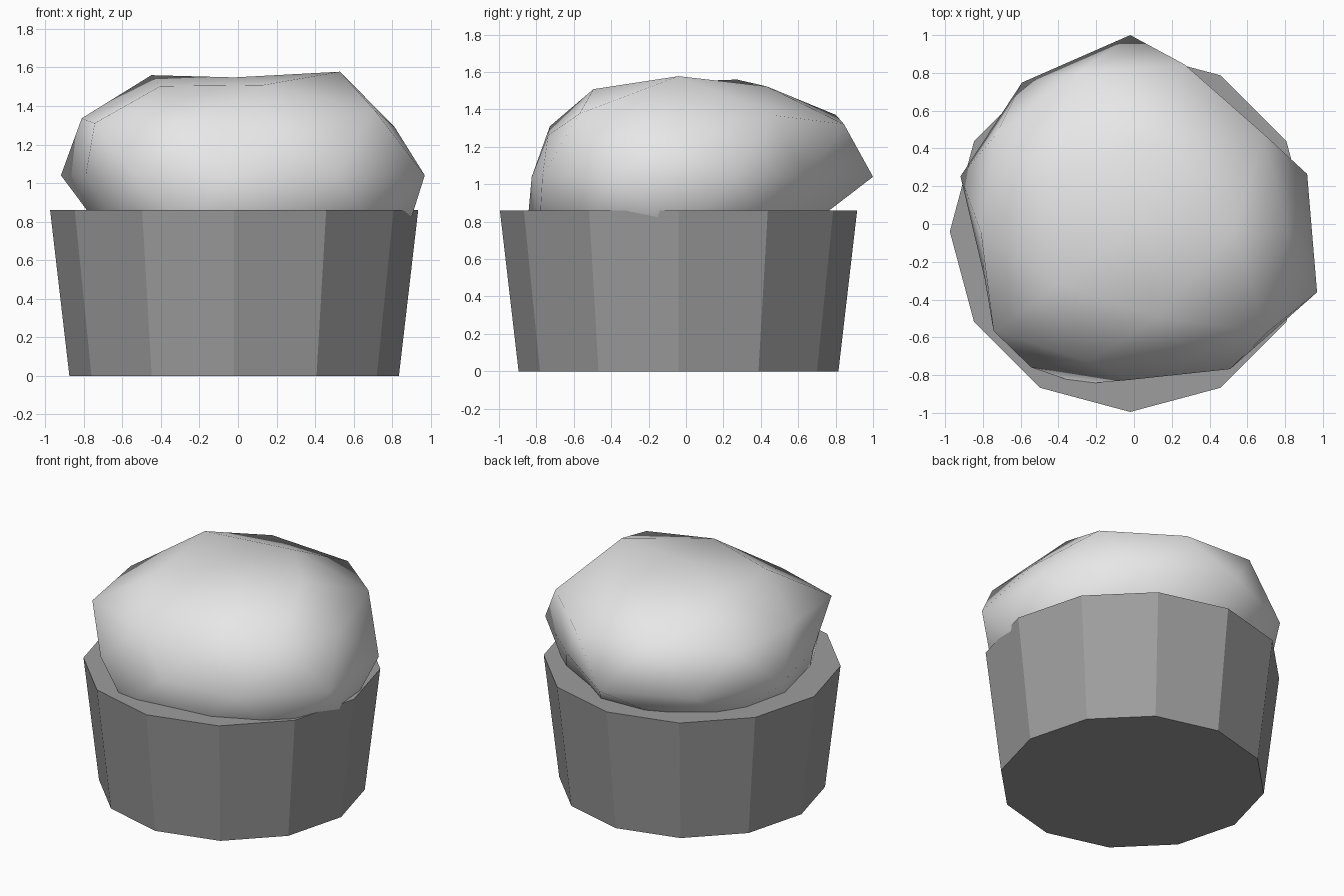
import bpy
import bmesh
from math import atan2, tau
from mathutils import Matrix

cube = bpy.data.objects.get("Cube")
if cube:
    bpy.data.objects.remove(cube, do_unlink=True)

AXIS_X, AXIS_Y = -0.02, -0.04
CUP_HEIGHT = 0.86
DOME_Z, DOME_SQUASH = 1.04, 0.605


def make_material(name, value):
    mat = bpy.data.materials.new(name)
    mat.use_nodes = True
    colour = (value, value, value, 1)
    mat.diffuse_color = colour
    mat.node_tree.nodes["Principled BSDF"].inputs["Base Color"].default_value = colour
    return mat


def finish(bm, name, mat, smooth):
    bmesh.ops.recalc_face_normals(bm, faces=bm.faces)
    for face in bm.faces:
        face.smooth = smooth
    mesh = bpy.data.meshes.new(name)
    bm.to_mesh(mesh)
    bm.free()
    mesh.materials.append(mat)
    obj = bpy.data.objects.new(name, mesh)
    bpy.context.collection.objects.link(obj)
    return obj


# Tapered twelve-sided cup, closed at both ends
bm = bmesh.new()
bmesh.ops.create_cone(bm, cap_ends=True, segments=12, radius1=0.855,
                      radius2=0.955, depth=CUP_HEIGHT,
                      matrix=Matrix.Translation((AXIS_X, AXIS_Y, CUP_HEIGHT / 2)))
finish(bm, "cup", make_material("dark grey", 0.34), False)

# Lumpy top: a squashed icosphere, each ring pushed in or out,
# counter-clockwise from +x
bulge = {
    1.0: [0.84],
    0.85: [1.045, 0.94, 1.01, 0.9, 0.91],
    0.53: [1.03, 1.04, 0.93, 0.85, 1.06],
    0.45: [0.93, 1.04, 0.98, 1.0, 0.82],
    0.0: [0.985, 0.85, 1.04, 0.975, 0.945, 0.81, 0.89, 0.785, 0.9, 1.04],
    -0.45: [0.9, 0.85, 0.82, 0.95, 1.0],
    -0.53: [1.04, 0.85, 0.85, 0.88, 0.92],
}
bm = bmesh.new()
bmesh.ops.create_icosphere(bm, subdivisions=2, radius=1)
rings = {}
for vert in bm.verts:
    rings.setdefault(round(vert.co.z, 2), []).append(vert)
for height, verts in rings.items():
    verts.sort(key=lambda v: (atan2(v.co.y, v.co.x) + 0.1) % tau)
    for vert, scale in zip(verts, bulge.get(height, [0.9] * len(verts))):
        vert.co *= scale
bmesh.ops.transform(bm, verts=bm.verts,
                    matrix=Matrix.Translation((AXIS_X, AXIS_Y, DOME_Z))
                    @ Matrix.Diagonal((1, 1, DOME_SQUASH, 1)))
finish(bm, "muffin_top", make_material("light grey", 0.8), True)
